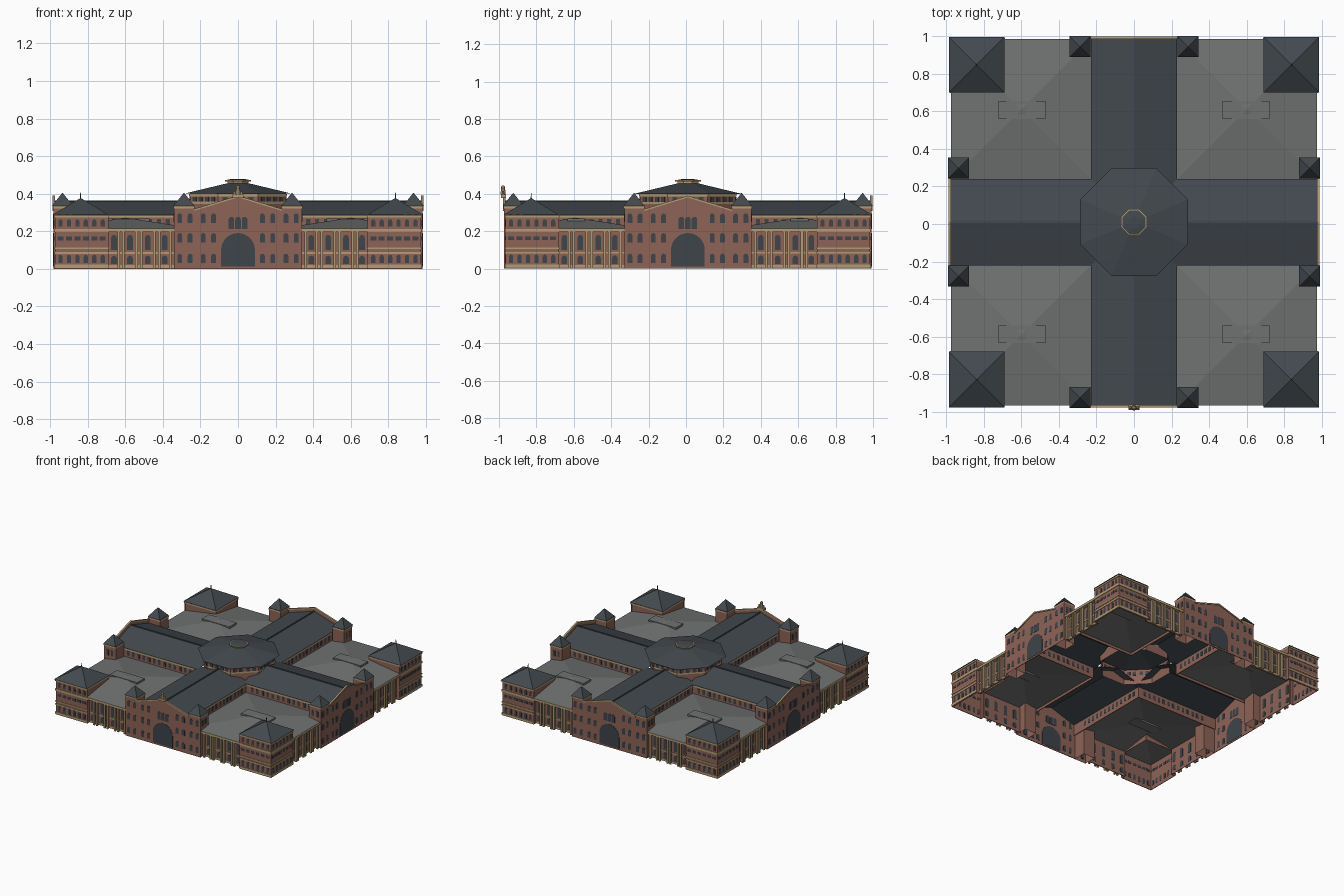
import bpy, bmesh, math
from mathutils import Matrix, Vector

cube = bpy.data.objects.get("Cube")
if cube:
    bpy.data.objects.remove(cube)

CENTRE = Vector((0, 0.01, 0))


def material(name, rgb):
    m = bpy.data.materials.new(name)
    m.use_nodes = True
    m.diffuse_color = (*rgb, 1)
    m.node_tree.nodes["Principled BSDF"].inputs["Base Color"].default_value = (*rgb, 1)
    return m


BRICK = material("red brick", (0.27, 0.125, 0.095))
STONE = material("cream stone", (0.45, 0.34, 0.18))
SLATE = material("dark slate", (0.055, 0.066, 0.076))
METAL = material("grey roof", (0.16, 0.17, 0.165))
GLASS = material("window glass", (0.048, 0.058, 0.068))


def box(bm, x0, x1, y0, y1, z0, z1):
    m = Matrix.Translation(((x0 + x1) / 2, (y0 + y1) / 2, (z0 + z1) / 2))
    m = m @ Matrix.Diagonal((abs(x1 - x0), abs(y1 - y0), abs(z1 - z0), 1))
    bmesh.ops.create_cube(bm, size=1, matrix=m)


def prism(bm, points, y0, y1):
    """Extrude an (x, z) outline along y."""
    face = bm.faces.new([bm.verts.new((x, y0, z)) for x, z in points])
    new = bmesh.ops.extrude_face_region(bm, geom=[face])["geom"]
    verts = [g for g in new if isinstance(g, bmesh.types.BMVert)]
    bmesh.ops.translate(bm, verts=verts, vec=(0, y1 - y0, 0))


def taper(bm, x, y, half0, z0, half1, z1, sides=4, caps=False):
    """Upright frustum given by the half widths across its flats."""
    k = 1 / math.cos(math.pi / sides)
    m = Matrix.Translation((x, y, (z0 + z1) / 2)) @ Matrix.Rotation(math.pi / sides, 4, "Z")
    bmesh.ops.create_cone(bm, cap_ends=caps, segments=sides, radius1=half0 * k,
                          radius2=half1 * k, depth=z1 - z0, matrix=m)


def window(bm, x, z, w, h, d, steps=6):
    """Round-headed plate through the wall at distance d."""
    r = w / 2
    arc = [(x + r * math.cos(math.pi * i / steps), z + h - r + r * math.sin(math.pi * i / steps))
           for i in range(steps + 1)]
    prism(bm, [(x - r, z), (x + r, z)] + arc, -d - 0.002, -d + 0.007)


def finish(name, bm, mat, turns=4):
    """Repeat the front-side geometry around the centre and make the object."""
    source = bm.copy()
    for i in range(1, turns):
        part = bpy.data.meshes.new("turn")
        source.to_mesh(part)
        part.transform(Matrix.Rotation(i * math.pi / 2, 4, "Z"))
        bm.from_mesh(part)
        bpy.data.meshes.remove(part)
    source.free()
    bmesh.ops.recalc_face_normals(bm, faces=bm.faces)
    mesh = bpy.data.meshes.new(name)
    bm.to_mesh(mesh)
    bm.free()
    mesh.materials.append(mat)
    ob = bpy.data.objects.new(name, mesh)
    ob.location = CENTRE
    bpy.context.collection.objects.link(ob)
    return ob


CORNER, WING, GATE = 0.975, 0.945, 0.982
T = 0.005

# Perimeter walls: corner pavilions, recessed wings and the gate fronts
bm = bmesh.new()
for s in (-1, 1):
    box(bm, s * 0.69, s * CORNER, -CORNER, -CORNER + T, 0, 0.285)
    box(bm, s * 0.69, s * 0.695, -CORNER, -WING, 0, 0.215)
    box(bm, s * 0.34, s * 0.69, -WING, -WING + T, 0, 0.215)
prism(bm, [(-0.235, 0), (0.235, 0), (0.235, 0.31), (0, 0.383), (-0.235, 0.31)], -GATE, -GATE + T)
finish("perimeter_walls", bm, BRICK)

# Upper walls of the corner pavilions and the gate turrets
bm = bmesh.new()
taper(bm, 0.8325, -0.8325, 0.139, 0.21, 0.139, 0.285)
finish("pavilion_upper_walls", bm, BRICK)
bm = bmesh.new()
for s in (-1, 1):
    taper(bm, s * 0.2875, -0.9295, 0.0525, 0, 0.0525, 0.335)
finish("gate_turrets", bm, BRICK)

# Stone bands, cornices and copings
bm = bmesh.new()
for s in (-1, 1):
    for z, h in ((0.005, 0.018), (0.08, 0.01), (0.105, 0.008), (0.195, 0.018), (0.273, 0.014)):
        box(bm, s * 0.687, s * (CORNER + 0.004), -CORNER - 0.004, -CORNER, z, z + h)
    for z, h in ((0.005, 0.015), (0.08, 0.01)):
        box(bm, s * 0.34, s * 0.69, -WING - 0.004, -WING, z, z + h)
    box(bm, s * 0.34, s * 0.69, -CORNER, -WING, 0.195, 0.214)
    taper(bm, s * 0.2875, -0.9295, 0.0555, 0.322, 0.0555, 0.334)
    prism(bm, [(s * 0.235, 0.308), (s * 0.235, 0.318), (0, 0.39), (0, 0.38)], -GATE - 0.006, -GATE + 0.008)
taper(bm, 0.8325, -0.8325, 0.143, 0.274, 0.143, 0.287)
finish("stone_bands", bm, STONE)

# Wing colonnades
bm = bmesh.new()
for s in (-1, 1):
    for x in (0.36, 0.42, 0.445, 0.515, 0.54, 0.61, 0.635):
        box(bm, s * (x - 0.007), s * (x + 0.007), -0.97, -0.956, 0, 0.2)
finish("wing_columns", bm, STONE)

# Windows of the perimeter
bm = bmesh.new()
for s in (-1, 1):
    for i in range(6):
        x = s * (0.72 + 0.045 * i)
        window(bm, x, 0.03, 0.022, 0.045, CORNER)
        box(bm, x - 0.016, x + 0.016, -CORNER - 0.002, -CORNER + 0.007, 0.152, 0.172)
        window(bm, x, 0.225, 0.022, 0.038, CORNER)
    for x in (0.39, 0.48, 0.575, 0.66):
        window(bm, s * x, 0.025, 0.03, 0.045, WING)
        window(bm, s * x, 0.1, 0.03, 0.08, WING)
    for x in (0.13, 0.185, 0.255, 0.31):
        for z in (0.03, 0.14, 0.245):
            window(bm, s * x, z, 0.026, 0.05, GATE)
    for y in (-0.95, -0.91):
        box(bm, s * 0.3365, s * 0.342, y - 0.01, y + 0.01, 0.25, 0.295)
    for x in (0.035, 0):
        window(bm, s * x, 0.212, 0.03, 0.065, GATE)
window(bm, 0, 0.012, 0.18, 0.178, GATE, 16)
finish("windows", bm, GLASS)

# Pavilion roofs with finials, and turret roofs
bm = bmesh.new()
taper(bm, 0.8375, -0.8375, 0.148, 0.288, 0.0005, 0.377)
taper(bm, 0.8375, -0.8375, 0.003, 0.37, 0.002, 0.405, caps=True)
for s in (-1, 1):
    taper(bm, s * 0.2875, -0.934, 0.056, 0.335, 0.0005, 0.405, caps=True)
finish("pavilion_and_turret_roofs", bm, SLATE)

# Low hipped roofs over the four market quarters, with ridge vents
bm = bmesh.new()
taper(bm, 0.6, -0.6, 0.374, 0.215, 0.0005, 0.272)
finish("quarter_roofs", bm, METAL)
bm = bmesh.new()
for sx in (-1, 1):
    for sy in (-1, 1):
        x, y = sx * 0.595, sy * 0.597
        prism(bm, [(x - 0.125, 0.25), (x + 0.125, 0.25), (x + 0.125, 0.268), (x - 0.125, 0.268)],
              y - 0.047, y + 0.047)
finish("roof_vents", bm, METAL, 1)

# Cross halls: clerestory walls, cornices, windows and pitched roofs
bm = bmesh.new()
for s in (-1, 1):
    box(bm, s * 0.22, s * 0.225, -0.975, -0.22, 0.195, 0.285)
finish("clerestory_walls", bm, BRICK)
bm = bmesh.new()
for s in (-1, 1):
    box(bm, s * 0.225, s * 0.23, -0.88, -0.23, 0.272, 0.285)
finish("clerestory_cornices", bm, STONE)
bm = bmesh.new()
for s in (-1, 1):
    for i in range(13):
        y = -0.28 - 0.047 * i
        box(bm, s * 0.218, s * 0.227, y - 0.011, y + 0.011, 0.228, 0.264)
finish("clerestory_windows", bm, GLASS)
bm = bmesh.new()
for s in (-1, 1):
    prism(bm, [(s * 0.23, 0.283), (s * 0.23, 0.287), (0, 0.36), (0, 0.356)], -0.976, -0.2)
box(bm, -0.005, 0.005, -0.975, -0.2, 0.357, 0.364)
finish("hall_roofs", bm, SLATE)

# Central octagon: drum, trim, windows, roof and lantern
bm = bmesh.new()
taper(bm, 0, 0, 0.255, 0.275, 0.255, 0.4, 8)
finish("octagon_drum", bm, BRICK, 1)
bm = bmesh.new()
for z in (0.345, 0.386):
    taper(bm, 0, 0, 0.26, z, 0.26, z + 0.012, 8)
taper(bm, 0, 0, 0.056, 0.45, 0.056, 0.468, 8)
taper(bm, 0, 0, 0.069, 0.466, 0.069, 0.473, 8, True)
finish("octagon_trim", bm, STONE, 1)
bm = bmesh.new()
for i in range(8):
    spin = Matrix.Rotation(i * math.pi / 4, 4, "Z")
    for x in (-0.07, -0.025, 0.025, 0.07):
        m = spin @ Matrix.Translation((x, -0.255, 0.367)) @ Matrix.Diagonal((0.026, 0.008, 0.03, 1))
        bmesh.ops.create_cube(bm, size=1, matrix=m)
finish("octagon_windows", bm, GLASS, 1)
bm = bmesh.new()
taper(bm, 0, 0, 0.287, 0.4, 0.05, 0.457, 8)
taper(bm, 0, 0, 0.062, 0.473, 0.03, 0.479, 8, True)
finish("octagon_roof", bm, SLATE, 1)

# Sculpture on the front gable
bm = bmesh.new()
box(bm, -0.03, 0.03, -1.0, -0.972, 0.378, 0.395)
taper(bm, 0, -0.988, 0.014, 0.395, 0.011, 0.428, 8, True)
for s in (-1, 1):
    taper(bm, s * 0.02, -0.988, 0.008, 0.395, 0.005, 0.415, 8, True)
bmesh.ops.create_uvsphere(bm, u_segments=8, v_segments=6, radius=0.011,
                          matrix=Matrix.Translation((0, -0.988, 0.434)))
statue = finish("gable_sculpture", bm, STONE, 1)
